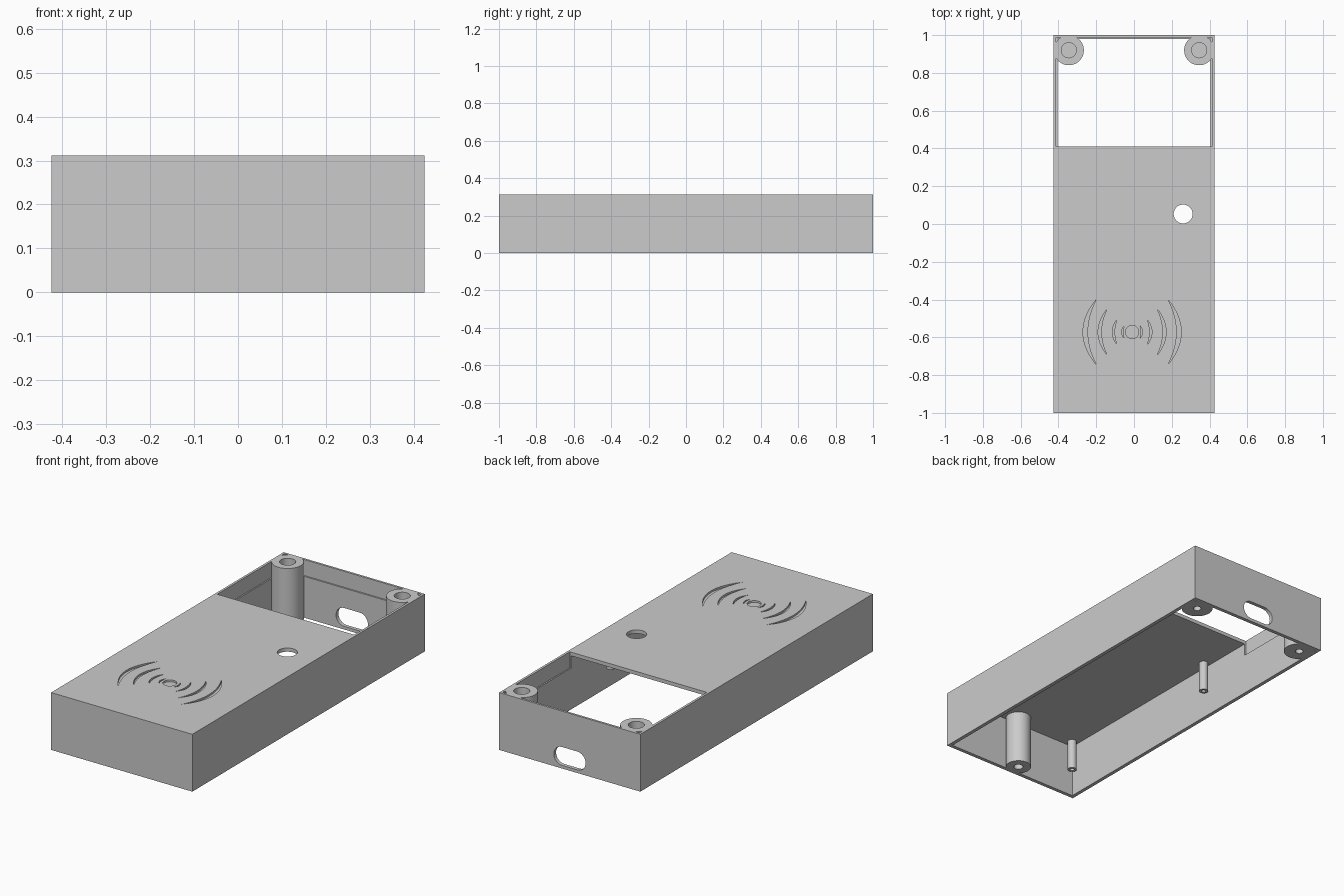
import bpy, bmesh
from math import sin, cos, pi, radians
from mathutils import Matrix

cube = bpy.data.objects.get("Cube")
if cube:
    bpy.data.objects.remove(cube, do_unlink=True)

HALF_W, HALF_L, HEIGHT, WALL = 0.425, 1.0, 0.312, 0.02

grey = bpy.data.materials.new("light_grey_plastic")
grey.use_nodes = True
grey.diffuse_color = (0.6, 0.6, 0.6, 1)
grey.node_tree.nodes["Principled BSDF"].inputs["Base Color"].default_value = (0.6, 0.6, 0.6, 1)


def add_object(name, bm):
    bmesh.ops.recalc_face_normals(bm, faces=bm.faces)
    mesh = bpy.data.meshes.new(name)
    bm.to_mesh(mesh)
    bm.free()
    mesh.materials.append(grey)
    obj = bpy.data.objects.new(name, mesh)
    bpy.context.collection.objects.link(obj)
    return obj


def smooth(obj):
    bpy.ops.object.select_all(action="DESELECT")
    obj.select_set(True)
    bpy.context.view_layer.objects.active = obj
    bpy.ops.object.shade_smooth_by_angle(angle=radians(30))


def prism(name, outline, z0, z1, matrix=Matrix()):
    bm = bmesh.new()
    face = bm.faces.new([bm.verts.new((x, y, z0)) for x, y in outline])
    top = bmesh.ops.extrude_face_region(bm, geom=[face])["geom"]
    bmesh.ops.translate(bm, vec=(0, 0, z1 - z0),
                        verts=[v for v in top if isinstance(v, bmesh.types.BMVert)])
    bmesh.ops.transform(bm, matrix=matrix, verts=bm.verts)
    return add_object(name, bm)


def rectangle(x, y0, y1):
    return [(-x, y0), (x, y0), (x, y1), (-x, y1)]


def arc(cx, cy, r, start, end, steps):
    angles = [start + (end - start) * i / steps for i in range(steps + 1)]
    return [(cx + r * cos(a), cy + r * sin(a)) for a in angles]


def circle(cx, cy, r):
    return arc(cx, cy, r, 0, 2 * pi, 48)[:-1]


def lathe(name, profile, x, y):
    """Spin an (r, z) profile around a vertical axis at x, y."""
    bm = bmesh.new()
    verts = [bm.verts.new((r, 0, z)) for r, z in profile]
    edges = [bm.edges.new(pair) for pair in zip(verts, verts[1:])]
    bmesh.ops.spin(bm, geom=verts + edges, cent=(0, 0, 0), axis=(0, 0, 1),
                   angle=2 * pi, steps=48, use_duplicate=False)
    bmesh.ops.remove_doubles(bm, verts=bm.verts, dist=0.0001)
    bmesh.ops.translate(bm, vec=(x, y, 0), verts=bm.verts)
    smooth(add_object(name, bm))


# Enclosure body, open underneath
shell = prism("enclosure_shell", rectangle(HALF_W, -HALF_L, HALF_L), 0, HEIGHT)
cutters = [
    prism("cavity_cutter", rectangle(HALF_W - WALL, -HALF_L + WALL, HALF_L - WALL),
          -0.1, HEIGHT - WALL),
    prism("window_cutter", rectangle(0.412, 0.41, 0.988), 0.225, 0.4),
    prism("button_hole_cutter", circle(0.26, 0.053, 0.05), 0.25, 0.4),
]

# Rounded cable slot in the back wall
slot = arc(0.046, 0, 0.05, -pi / 2, pi / 2, 16) + arc(-0.046, 0, 0.05, pi / 2, 3 * pi / 2, 16)
stand_up = Matrix.Translation((0, HALF_L, 0.067)) @ Matrix.Rotation(pi / 2, 4, "X")
cutters.append(prism("cable_slot_cutter", slot, -0.1, 0.1, stand_up))

# Engraved signal symbol: a dot with tapered waves on both sides
SIGN_X, SIGN_Y, ENGRAVE = -0.01, -0.572, HEIGHT - 0.01
cutters.append(prism("dot_cutter", circle(SIGN_X, SIGN_Y, 0.035), ENGRAVE, 0.4))
waves = [(0.26, 0.236, 0.19, 0.172), (0.18, 0.163, 0.132, 0.123),
         (0.105, 0.093, 0.08, 0.066), (0.056, 0.048, 0.042, 0.032)]
steps = [i / 10 for i in range(-10, 11)]
for side in (-1, 1):
    for outer, inner, tip, half in waves:
        def edge(bulge, ts):
            return [(SIGN_X + side * (tip + (bulge - tip) * (1 - t * t)), SIGN_Y + half * t)
                    for t in ts]
        outline = edge(outer, steps) + edge(inner, steps[-2:0:-1])
        cutters.append(prism("wave_cutter", outline, ENGRAVE, 0.4))

# Cut everything out of the shell, then drop the cutters
for cutter in cutters:
    cutter.hide_render = True
    mod = shell.modifiers.new("cut", "BOOLEAN")
    mod.operation, mod.solver, mod.object = "DIFFERENCE", "EXACT", cutter
bpy.context.view_layer.update()
cut_mesh = bpy.data.meshes.new_from_object(
    shell.evaluated_get(bpy.context.evaluated_depsgraph_get()))
shell.modifiers.clear()
shell.data = cut_mesh
for cutter in cutters:
    bpy.data.objects.remove(cutter, do_unlink=True)
smooth(shell)

# Screw bosses at the back corners, recessed from above and drilled from below
boss = [(0, 0.1), (0.02, 0.1), (0.02, 0), (0.0795, 0), (0.0795, HEIGHT),
        (0.04, HEIGHT), (0.04, 0.16), (0, 0.16)]
for side, label in ((-1, "right"), (1, "left")):
    lathe(f"{label}_back_screw_boss", boss, side * 0.345, 0.92)

# Single screw boss at the middle of the front wall
lathe("front_screw_boss", [(0, 0.15), (0.024, 0.15), (0.024, 0), (0.065, 0),
                           (0.065, 0.3), (0, 0.3)], 0, -0.932)

# Board mounting posts hanging from the lid
post = [(0, 0.2), (0.011, 0.2), (0.011, 0.125), (0.023, 0.125), (0.023, 0.3), (0, 0.3)]
for side, label in ((-1, "right"), (1, "left")):
    for y, place in ((-0.94, "front"), (0.12, "rear")):
        lathe(f"{label}_{place}_board_post", post, side * 0.37, y)
